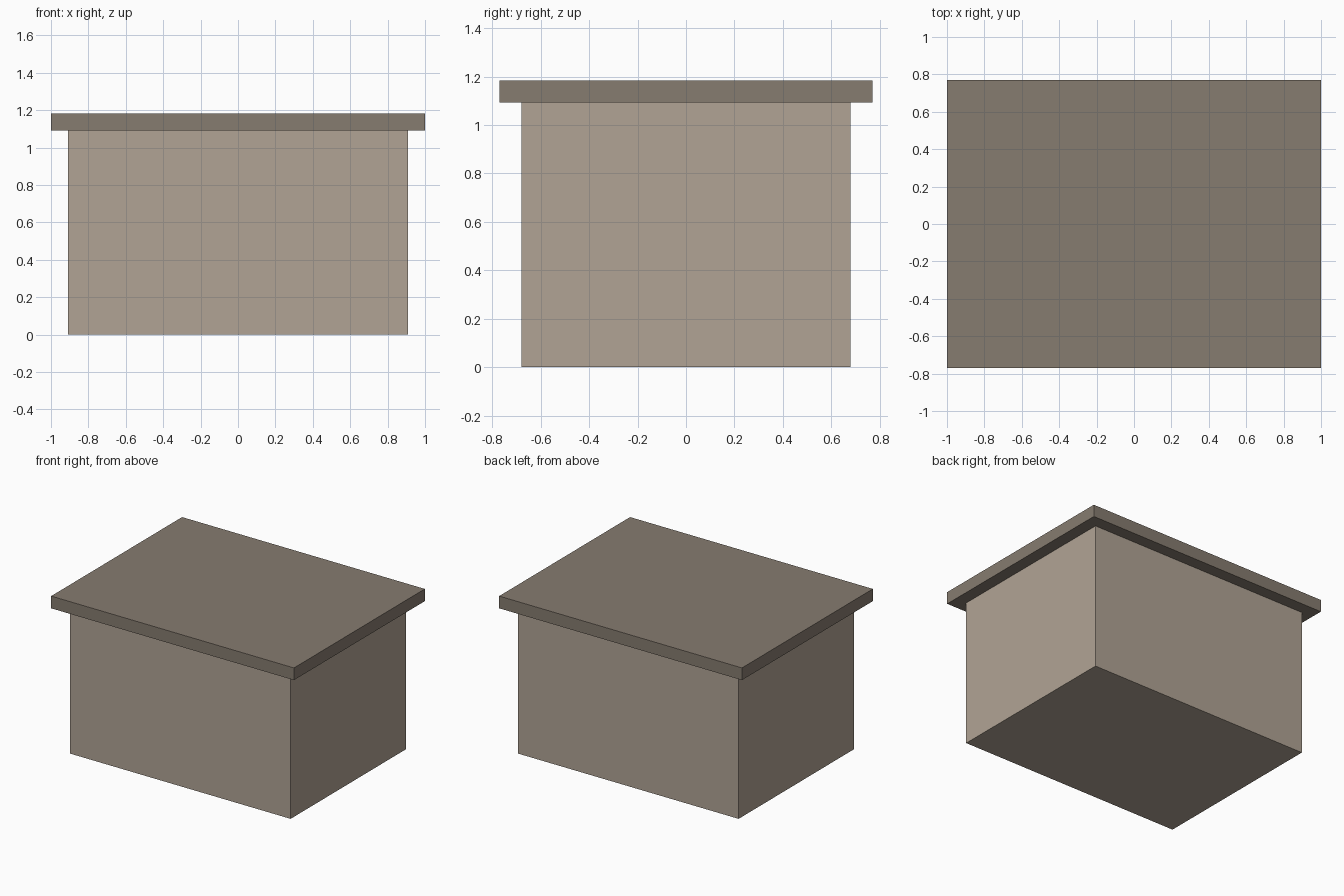
import bpy

cube = bpy.data.objects.get("Cube")
if cube:
    bpy.data.objects.remove(cube, do_unlink=True)


def make_material(name, rgb):
    mat = bpy.data.materials.new(name)
    mat.use_nodes = True
    color = (*rgb, 1.0)
    mat.diffuse_color = color
    mat.node_tree.nodes["Principled BSDF"].inputs["Base Color"].default_value = color
    return mat


def add_box(name, width, depth, bottom, top, mat):
    bpy.ops.mesh.primitive_cube_add(size=1, location=(0, 0, (bottom + top) / 2))
    box = bpy.context.object
    box.name = name
    box.scale = (width, depth, top - bottom)
    bpy.ops.object.transform_apply(location=False, rotation=False, scale=True)
    box.data.materials.append(mat)
    return box


BODY_TOP = 1.092
LID_TOP = 1.183
OVERHANG = 0.091
WIDTH, DEPTH = 2.0, 1.54

# Main block, inset evenly below the lid
add_box("body", WIDTH - 2 * OVERHANG, DEPTH - 2 * OVERHANG, 0, BODY_TOP,
        make_material("light_taupe", (0.44, 0.37, 0.30)))

# Overhanging flat slab
add_box("lid", WIDTH, DEPTH, BODY_TOP, LID_TOP,
        make_material("dark_taupe", (0.24, 0.20, 0.16)))
